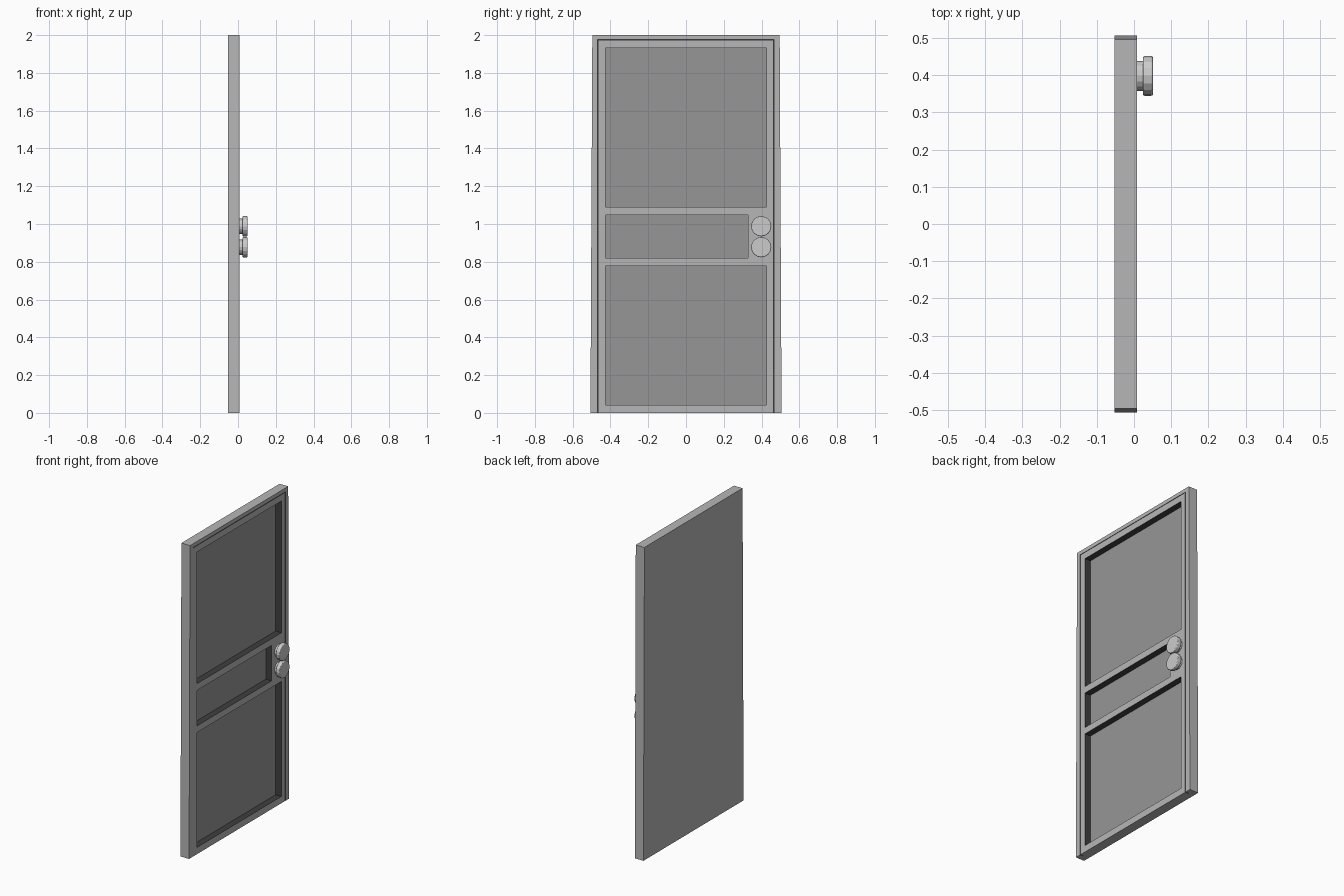
import bpy, bmesh, math
from mathutils import Matrix

if "Cube" in bpy.data.objects:
    bpy.data.objects.remove(bpy.data.objects["Cube"])

BACK, FACE, PANEL = -0.053, 0.008, -0.033


def grey(name, value):
    mat = bpy.data.materials.new(name)
    mat.diffuse_color = (value, value, value, 1)
    mat.use_nodes = True
    mat.node_tree.nodes["Principled BSDF"].inputs["Base Color"].default_value = mat.diffuse_color
    return mat


def add_prism(bm, outline, x0, x1):
    """Extrude a (y, z) outline between two x positions."""
    face = bm.faces.new([bm.verts.new((x0, y, z)) for y, z in outline])
    out = bmesh.ops.extrude_face_region(bm, geom=[face])
    moved = [v for v in out["geom"] if isinstance(v, bmesh.types.BMVert)]
    bmesh.ops.translate(bm, verts=moved, vec=(x1 - x0, 0, 0))


def finish(name, bm):
    bmesh.ops.recalc_face_normals(bm, faces=bm.faces)
    mesh = bpy.data.meshes.new(name)
    bm.to_mesh(mesh)
    bm.free()
    obj = bpy.data.objects.new(name, mesh)
    bpy.context.collection.objects.link(obj)
    return obj


# Door slab with frame, slightly narrower at the top
bm = bmesh.new()
add_prism(bm, [(-0.506, 0), (0.506, 0), (0.496, 2), (-0.496, 2)], BACK, FACE)
door = finish("door_and_frame", bm)

# Cutter: three recessed panels and the gap between frame and leaf
bm = bmesh.new()
for y0, y1, z0, z1 in [(-0.426, 0.427, 1.09, 1.932),
                       (-0.426, 0.329, 0.82, 1.047),
                       (-0.426, 0.427, 0.043, 0.778)]:
    add_prism(bm, [(y0, z0), (y1, z0), (y1, z1), (y0, z1)], PANEL, 0.1)
a, b, t, w = -0.468, 0.467, 1.976, 0.003
add_prism(bm, [(a, -0.1), (a, t), (b, t), (b, -0.1), (b - w, -0.1),
               (b - w, t - w), (a + w, t - w), (a + w, -0.1)], -0.015, 0.1)
cutter = finish("panel_cutter", bm)
cutter.hide_render = True

mod = door.modifiers.new("panels", 'BOOLEAN')
mod.operation = 'DIFFERENCE'
mod.solver = 'EXACT'
mod.object = cutter
bpy.context.view_layer.objects.active = door
door.select_set(True)
bpy.ops.object.modifier_apply(modifier=mod.name)
bpy.data.objects.remove(cutter)

# Greys: outside of the door, sunk panels, dark recess walls and gap
door.data.materials.clear()
for mat in (grey("door_grey", 0.47), grey("panel_grey", 0.305), grey("recess_dark", 0.05)):
    door.data.materials.append(mat)
for face in door.data.polygons:
    c = face.center
    outside = (c.x > FACE - 0.001 or c.x < BACK + 0.001 or abs(c.y) > 0.49
               or c.z < 0.001 or c.z > 1.999)
    sunk = abs(c.x - PANEL) < 0.001
    face.material_index = 0 if outside else 1 if sunk else 2


def add_disc(bm, y, z, radius, x0, x1):
    place = Matrix.Translation(((x0 + x1) / 2, y, z)) @ Matrix.Rotation(math.pi / 2, 4, 'Y')
    return bmesh.ops.create_cone(bm, cap_ends=True, segments=16, radius1=radius,
                                 radius2=radius, depth=x1 - x0, matrix=place)["verts"]


# Knob and lock: a narrow stem with a wider disc, its rims slightly softened
for name, z in (("door_knob", 0.988), ("door_lock", 0.877)):
    bm = bmesh.new()
    add_disc(bm, 0.398, z, 0.04, 0.0, 0.026)
    disc = set(add_disc(bm, 0.398, z, 0.0535, 0.024, 0.051))
    rims = [e for e in bm.edges if set(e.verts) <= disc
            and abs(e.verts[0].co.x - e.verts[1].co.x) < 0.001]
    bmesh.ops.bevel(bm, geom=rims, offset=0.005, segments=3, profile=0.5, affect='EDGES')
    finish(name, bm)
